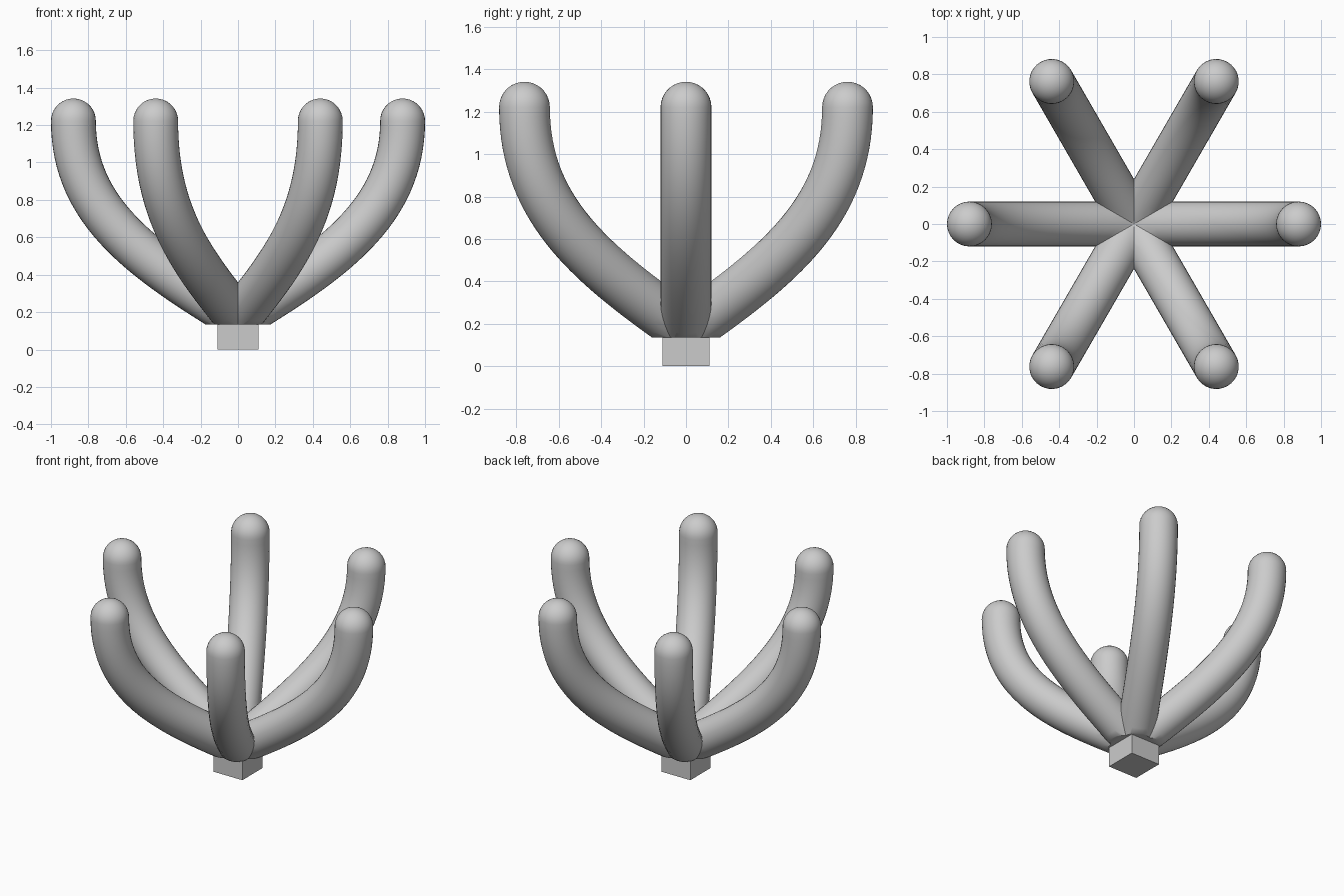
import bpy, bmesh, math
from mathutils import Vector, Matrix

if "Cube" in bpy.data.objects:
    bpy.data.objects.remove(bpy.data.objects["Cube"])

RADIUS, SIDES, CUT_Z = 0.12, 32, 0.135

# Arm centre line in the XZ plane
P = [Vector((0, 0, 0.168)), Vector((0.50, 0, 0.473)),
     Vector((0.88, 0, 0.73)), Vector((0.88, 0, 1.222))]


def bezier(t):
    u = 1 - t
    pos = P[0]*u**3 + P[1]*3*u*u*t + P[2]*3*u*t*t + P[3]*t**3
    tan = (P[1]-P[0])*u*u + (P[2]-P[1])*2*u*t + (P[3]-P[2])*t*t
    return pos, tan.normalized()


def cut(bm, point, normal):
    geom = bm.verts[:] + bm.edges[:] + bm.faces[:]
    res = bmesh.ops.bisect_plane(bm, geom=geom, plane_co=point,
                                 plane_no=normal, clear_outer=True)
    return [e for e in res["geom_cut"] if isinstance(e, bmesh.types.BMEdge)]


def make_arm():
    bm = bmesh.new()
    # Tube rings, started behind the centre so the seams can be mitred
    start, direction = bezier(0)
    rings = [(start - direction*0.35, direction, RADIUS)]
    rings += [(*bezier(i/32), RADIUS) for i in range(33)]
    # Rounded tip
    up = Vector((0, 0, 1))
    for i in range(1, 9):
        a = math.pi/2*i/9
        rings.append((P[3] + up*RADIUS*math.sin(a), up, RADIUS*math.cos(a)))
    loops = []
    for pos, tan, r in rings:
        side = Vector((0, 1, 0))
        other = tan.cross(side)
        loops.append([bm.verts.new(pos + r*(side*math.cos(a) + other*math.sin(a)))
                      for a in (2*math.pi*k/SIDES for k in range(SIDES))])
    for a, b in zip(loops, loops[1:]):
        for k in range(SIDES):
            n = (k + 1) % SIDES
            bm.faces.new((a[k], a[n], b[n], b[k]))
    bm.faces.new(loops[0][::-1])
    tip = bm.verts.new(P[3] + up*RADIUS)
    for k in range(SIDES):
        bm.faces.new((loops[-1][k], loops[-1][(k+1) % SIDES], tip))
    # Flat underside, then mitre against both neighbours
    edges = cut(bm, (0, 0, CUT_Z), (0, 0, -1))
    bmesh.ops.holes_fill(bm, edges=edges, sides=0)
    bmesh.ops.recalc_face_normals(bm, faces=bm.faces[:])
    for s in (-1, 1):
        cut(bm, (0, 0, 0), (-0.5, s*math.cos(math.pi/6), 0))
    mesh = bpy.data.meshes.new("arm")
    bm.to_mesh(mesh)
    bm.free()
    return mesh


# Six arms around the centre
arm_mesh = make_arm()
for i in range(6):
    arm = bpy.data.objects.new(f"arm_{i+1}", arm_mesh)
    arm.matrix_world = Matrix.Rotation(i*math.pi/3, 4, 'Z')
    bpy.context.collection.objects.link(arm)
arm.select_set(True)
bpy.context.view_layer.objects.active = arm
bpy.ops.object.shade_smooth_by_angle(angle=math.radians(40))

# Square base block
bpy.ops.mesh.primitive_cube_add(size=1, location=(0, 0, 0.0685))
base = bpy.context.object
base.name = "base_block"
base.scale = (0.22, 0.22, 0.137)
